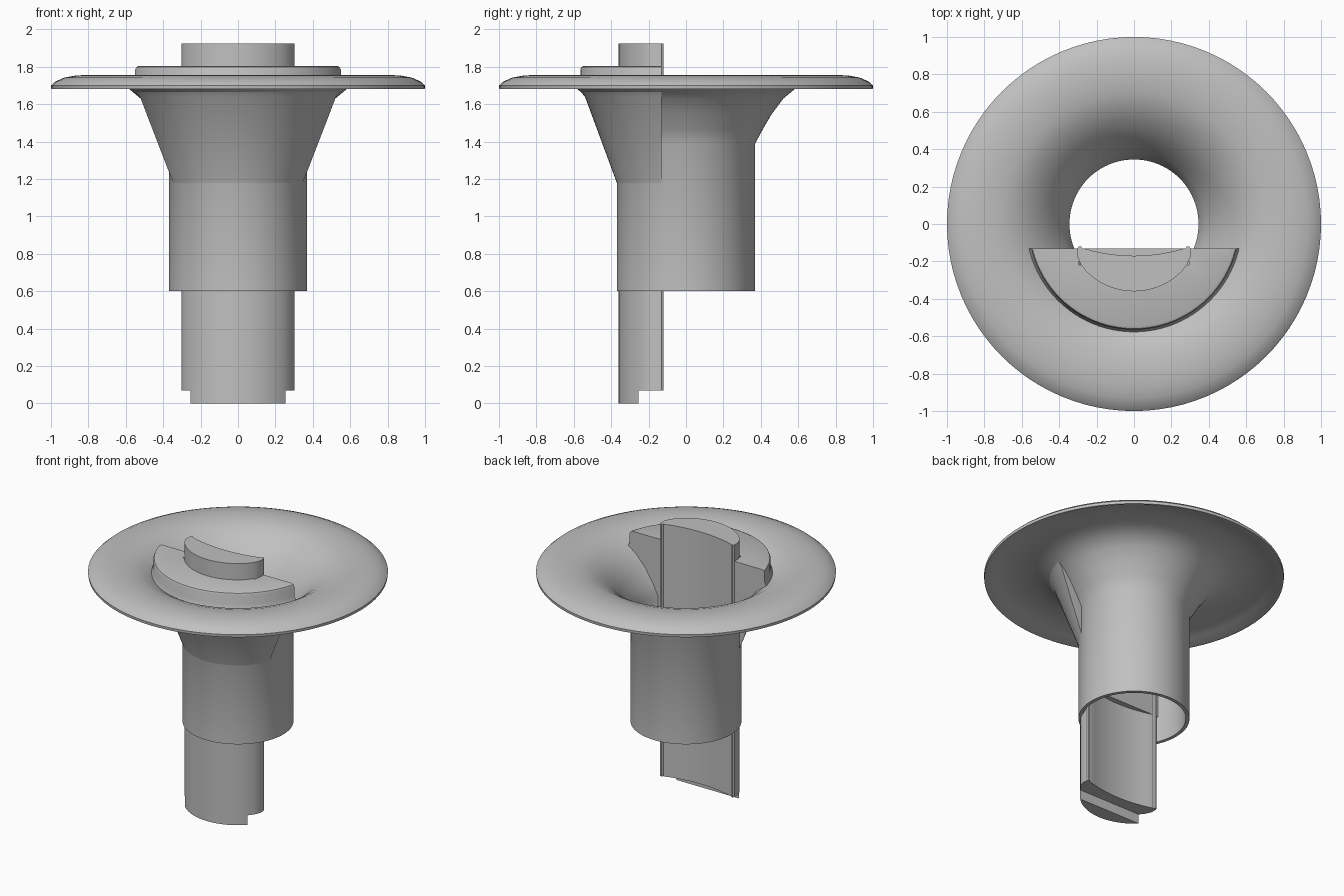
import bpy, bmesh, math
from mathutils import Vector

if "Cube" in bpy.data.objects:
    bpy.data.objects.remove(bpy.data.objects["Cube"], do_unlink=True)

grey = bpy.data.materials.new("plain grey")
grey.use_nodes = True
colour = (0.53, 0.53, 0.53, 1)
grey.diffuse_color = colour
for node in grey.node_tree.nodes:
    if node.type == "BSDF_PRINCIPLED":
        node.inputs["Base Color"].default_value = colour


def finish(bm, name):
    bmesh.ops.recalc_face_normals(bm, faces=bm.faces[:])
    mesh = bpy.data.meshes.new(name)
    bm.to_mesh(mesh)
    bm.free()
    obj = bpy.data.objects.new(name, mesh)
    bpy.context.collection.objects.link(obj)
    mesh.materials.append(grey)
    return obj


def smooth(obj):
    bpy.ops.object.select_all(action="DESELECT")
    obj.select_set(True)
    bpy.context.view_layer.objects.active = obj
    bpy.ops.object.shade_smooth_by_angle(angle=math.radians(30))


def revolve(profile, closed, steps=96):
    bm = bmesh.new()
    verts = [bm.verts.new((r, 0, z)) for r, z in profile]
    pairs = list(zip(verts, verts[1:]))
    if closed:
        pairs.append((verts[-1], verts[0]))
    edges = [bm.edges.new(p) for p in pairs]
    bmesh.ops.spin(bm, geom=verts + edges, cent=(0, 0, 0), axis=(0, 0, 1),
                   angle=math.tau, steps=steps)
    bmesh.ops.remove_doubles(bm, verts=bm.verts[:], dist=0.0001)
    return bm


def extrude(outline, bottom, top, name):
    bm = bmesh.new()
    face = bm.faces.new([bm.verts.new((x, y, bottom)) for x, y in outline])
    result = bmesh.ops.extrude_face_region(bm, geom=[face])
    moved = [v for v in result["geom"] if isinstance(v, bmesh.types.BMVert)]
    bmesh.ops.translate(bm, verts=moved, vec=(0, 0, top - bottom))
    return finish(bm, name)


# Hollow tube that flares into a wide drooping flange
funnel = revolve([
    (0.37, 0.6), (0.37, 1.39), (0.41, 1.465), (0.46, 1.55), (0.52, 1.63),
    (0.58, 1.68), (0.66, 1.71), (0.8, 1.727), (0.92, 1.707), (0.985, 1.68),
    (0.998, 1.68), (1.0, 1.7), (0.975, 1.722), (0.93, 1.742), (0.87, 1.753),
    (0.8, 1.757), (0.7, 1.747), (0.63, 1.723), (0.57, 1.688), (0.505, 1.637),
    (0.44, 1.56), (0.385, 1.47), (0.345, 1.385), (0.345, 0.6)], True)
smooth(finish(funnel, "flared_funnel"))

# Half plug: a cone with a rounded cap, cut flat along its back
CUT = -0.13
plug = revolve([
    (0, 0.79), (0.355, 0.79), (0.355, 1.13), (0.37, 1.18), (0.54, 1.64),
    (0.58, 1.685), (0.565, 1.72), (0.565, 1.785), (0.559, 1.799),
    (0.545, 1.805), (0, 1.805)], False)
cut = bmesh.ops.bisect_plane(plug, geom=plug.verts[:] + plug.edges[:] + plug.faces[:],
                             plane_co=Vector((0, CUT, 0)), plane_no=Vector((0, 1, 0)),
                             clear_outer=True)
bmesh.ops.remove_doubles(plug, verts=plug.verts[:], dist=0.0001)
rim = [e for e in plug.edges if e.is_boundary]
bmesh.ops.holes_fill(plug, edges=rim, sides=0)
plug_obj = finish(plug, "half_plug")

# Slot in the plug behind the slider
slot = extrude([(-0.295, -0.22), (0.295, -0.22), (0.295, 0.1), (-0.295, 0.1)],
               1.2, 2.2, "slot_cutter")
slot.hide_render = True
boolean = plug_obj.modifiers.new("slot", "BOOLEAN")
boolean.operation = "DIFFERENCE"
boolean.solver = "EXACT"
boolean.object = slot
bpy.ops.object.select_all(action="DESELECT")
plug_obj.select_set(True)
bpy.context.view_layer.objects.active = plug_obj
bpy.ops.object.modifier_apply(modifier="slot")
bpy.data.objects.remove(slot, do_unlink=True)
smooth(plug_obj)

# Slider bar: round front, hollowed back with a small lip at each side
arc = [(0.36 * math.sin(a), -0.36 * math.cos(a))
       for a in (math.radians(-45 + 5 * i) for i in range(19))]
lip = [(0.285, -0.215), (0.302, -0.175), (0.302, -0.13), (0.295, -0.12),
       (0.282, -0.12), (0.276, -0.13)]
hollow = [(x, -0.17 + 0.04 * (x / 0.27) ** 2)
          for x in (0.27 - 0.045 * i for i in range(13))]
mirrored_lip = [(-x, y) for x, y in reversed(lip)]
smooth(extrude(arc + lip + hollow + mirrored_lip, 0.07, 1.925, "slider_bar"))

# Stepped foot under the slider
smooth(extrude(arc, 0, 0.07, "slider_foot"))
